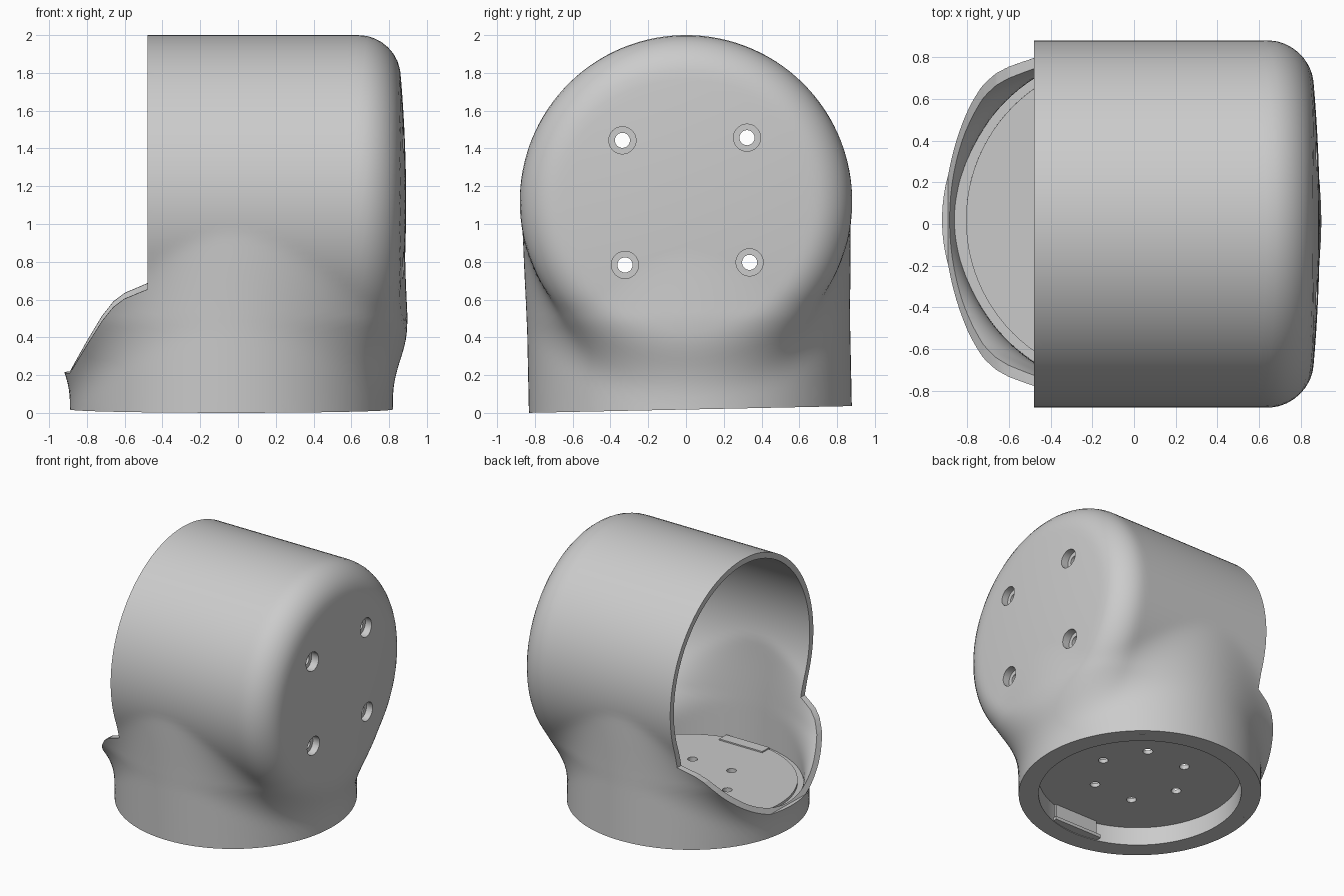
import bpy, bmesh, math
from mathutils import Matrix, Vector

cube = bpy.data.objects.get("Cube")
if cube:
    bpy.data.objects.remove(cube, do_unlink=True)

AXIS_Z = 1.12      # height of the drum axis
BASE_X = -0.035    # centre of the round base
BASE_Z = 0.018     # underside
TILT = (Matrix.Translation((0, 0, AXIS_Z)) @ Matrix.Rotation(math.radians(1.2), 4, 'X')
        @ Matrix.Translation((0, 0, -AXIS_Z)))

grey = bpy.data.materials.new("plain_grey")
grey.use_nodes = True
grey.diffuse_color = (0.6, 0.6, 0.6, 1)
grey.node_tree.nodes["Principled BSDF"].inputs["Base Color"].default_value = (0.6, 0.6, 0.6, 1)


def make(name, bm):
    bmesh.ops.recalc_face_normals(bm, faces=bm.faces)
    mesh = bpy.data.meshes.new(name)
    bm.to_mesh(mesh)
    bm.free()
    mesh.materials.append(grey)
    ob = bpy.data.objects.new(name, mesh)
    bpy.context.collection.objects.link(ob)
    return ob


def cylinder(name, r, depth, centre, axis='Z', sides=96):
    bm = bmesh.new()
    turn = Matrix.Rotation(math.pi / 2, 4, 'Y') if axis == 'X' else Matrix()
    bmesh.ops.create_cone(bm, cap_ends=True, segments=sides, radius1=r, radius2=r,
                          depth=depth, matrix=Matrix.Translation(centre) @ turn)
    return make(name, bm)


def box(name, lo, hi):
    lo, hi = Vector(lo), Vector(hi)
    bm = bmesh.new()
    bmesh.ops.create_cube(bm, size=1, matrix=Matrix.Translation((lo + hi) / 2)
                          @ Matrix.Diagonal((*(hi - lo), 1)))
    return make(name, bm)


def cut(ob, cutter):
    mod = ob.modifiers.new("cut", 'BOOLEAN')
    mod.operation, mod.solver, mod.object = 'DIFFERENCE', 'EXACT', cutter
    bpy.context.view_layer.objects.active = ob
    bpy.ops.object.modifier_apply(modifier=mod.name)
    bpy.data.objects.remove(cutter, do_unlink=True)


def distance(p, drum_r, end, corner, base_r):
    """Rounded drum along x, blended with an upright round base."""
    rho = math.hypot(p.y, p.z - AXIS_Z)
    x = p.x + 0.05 * min(rho / 0.88, 1) ** 2 if p.x > 0 else p.x
    half = (end + 0.95) / 2
    qx = abs(x - end + half) - half + corner
    qr = rho - drum_r + corner
    drum = min(max(qx, qr), 0) + math.hypot(max(qx, 0), max(qr, 0)) - corner
    base = max(math.hypot(p.x - BASE_X, p.y) - base_r, p.z - AXIS_Z, -0.3 - p.z)
    k = 0.01 + 0.2 * min(max((1.0 - p.z) / 0.5, 0), 1)
    h = max(k - abs(drum - base), 0) / k
    return min(drum, base) - h * h * k / 4


def blended_body(name, *size):
    """Push a sphere out onto the blended surface."""
    bm = bmesh.new()
    bmesh.ops.create_uvsphere(bm, u_segments=144, v_segments=96, radius=1,
                              matrix=Matrix.Rotation(math.pi / 2, 4, 'Y'))
    start = Vector((0, 0, 0.9))
    for v in bm.verts:
        ray = v.co.normalized()
        near, far = 0.0, 2.5
        for _ in range(20):
            mid = (near + far) / 2
            if distance(start + ray * mid, *size) < 0:
                near = mid
            else:
                far = mid
        v.co = start + ray * near
    return make(name, bm)


# Hollow shell
shell = blended_body("joint_shell", 0.88, 0.89, 0.2, 0.855)
cut(shell, blended_body("hollow", 0.835, 0.77, 0.14, 0.812))
cut(shell, box("underside_cut", (-2, -2, -2), (2, 2, BASE_Z)))

# Side opening with a sloped lip
outline = [(-0.48, 3), (-0.48, 0.67), (-0.6, 0.62), (-0.66, 0.575), (-0.72, 0.5),
           (-0.8, 0.37), (-0.89, 0.215), (-1.5, 0.2), (-1.5, 3)]
bm = bmesh.new()
face = bm.faces.new([bm.verts.new((x, -1.5, z)) for x, z in outline])
side = bmesh.ops.extrude_face_region(bm, geom=[face])
bmesh.ops.translate(bm, vec=(0, 3, 0),
                    verts=[g for g in side["geom"] if isinstance(g, bmesh.types.BMVert)])
cut(shell, make("opening_cut", bm))

# Counterbored screw holes in the domed end
for y in (-0.33, 0.33):
    for z in (-0.33, 0.33):
        cut(shell, cylinder("bore", 0.072, 0.4, (1.02, y, AXIS_Z + z), 'X', 32))
        cut(shell, cylinder("hole", 0.04, 0.8, (0.8, y, AXIS_Z + z), 'X', 32))

# Thick foot ring
foot = cylinder("foot_ring", 0.83, 0.152, (BASE_X, 0, BASE_Z + 0.076))
cut(foot, cylinder("foot_bore", 0.715, 1, (BASE_X, 0, 0)))

# Floor plate with six screw holes
floor = cylinder("floor_plate", 0.77, 0.03, (BASE_X, 0, 0.175))
for i in range(6):
    a = i * math.pi / 3
    cut(floor, cylinder("floor_hole", 0.035, 1,
                        (BASE_X + 0.335 * math.cos(a), 0.335 * math.sin(a), 0.1), 'Z', 24))

# Locating tab inside the foot
tab = box("locating_tab", (-0.2, -0.76, BASE_Z + 0.01), (0.17, -0.67, 0.2))
tab_lip = box("tab_lip", (-0.22, -0.76, BASE_Z + 0.005), (0.19, -0.65, BASE_Z + 0.03))

for ob in (shell, foot, floor, tab, tab_lip):
    ob.data.transform(TILT)
    bpy.ops.object.select_all(action='DESELECT')
    ob.select_set(True)
    bpy.context.view_layer.objects.active = ob
    bpy.ops.object.shade_smooth_by_angle(angle=math.radians(30))
